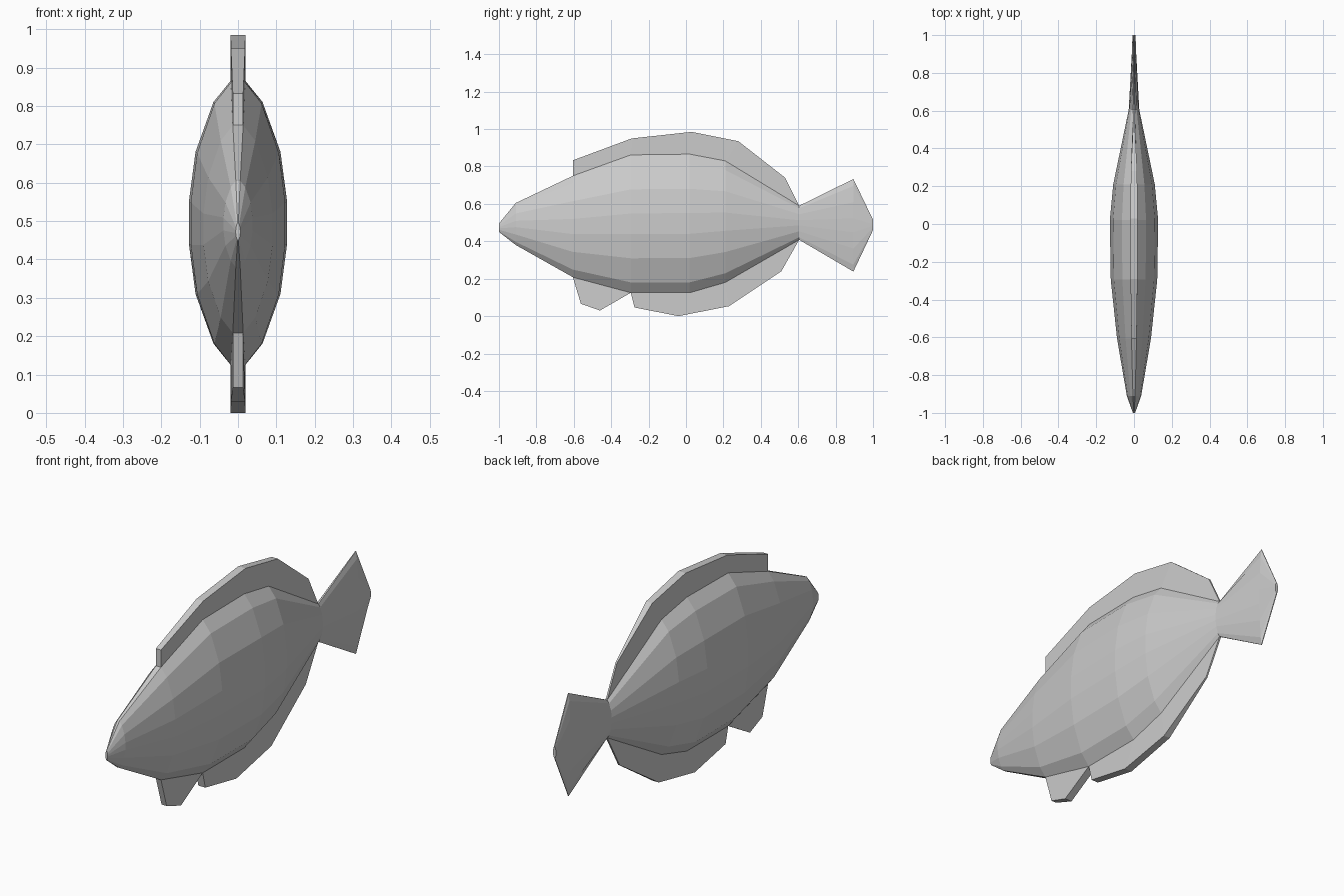
import bpy, bmesh

if "Cube" in bpy.data.objects:
    bpy.data.objects.remove(bpy.data.objects["Cube"])

# Body stations: y, bottom z, top z, half width
STATIONS = [
    (-1.0, 0.45, 0.495, 0.006), (-0.91, 0.38, 0.605, 0.038),
    (-0.605, 0.208, 0.75, 0.09), (-0.295, 0.125, 0.862, 0.123),
    (0.02, 0.125, 0.866, 0.128), (0.21, 0.18, 0.83, 0.11),
    (0.605, 0.408, 0.59, 0.028), (0.895, 0.238, 0.733, 0.012),
    (1.0, 0.46, 0.515, 0.008),
]
# Quarter of the unit cross-section (x, z), mirrored into a 16-sided ring
QUARTER = [(0.15, 1.0), (0.5, 0.85), (0.865, 0.5), (1.0, 0.15)]
RIGHT = QUARTER + [(x, -z) for x, z in reversed(QUARTER)]
RING = RIGHT + [(-x, z) for x, z in reversed(RIGHT)]


def loft(name, rings):
    """Skin a list of closed rings and cap both ends."""
    bm = bmesh.new()
    loops = [[bm.verts.new(p) for p in ring] for ring in rings]
    n = len(loops[0])
    for a, b in zip(loops, loops[1:]):
        for i in range(n):
            j = (i + 1) % n
            bm.faces.new((a[i], a[j], b[j], b[i]))
    bm.faces.new(loops[0])
    bm.faces.new(loops[-1])
    bmesh.ops.recalc_face_normals(bm, faces=bm.faces)
    mesh = bpy.data.meshes.new(name)
    bm.to_mesh(mesh)
    bm.free()
    obj = bpy.data.objects.new(name, mesh)
    bpy.context.collection.objects.link(obj)
    return obj


def fin(name, first, tips, top):
    """Fin drawn out from the narrow ridge of consecutive body stations."""
    rings = []
    for (y, bottom, upper, w), (ty, tz) in zip(STATIONS[first:], tips):
        h = 0.15 * w
        z = upper if top else bottom
        rings.append([(-h, y, z), (h, y, z), (h, ty, tz), (-h, ty, tz)])
    return loft(name, rings)


# Body tapering into the flat tail
loft("body_and_tail", [
    [(x * w, y, (lo + hi) / 2 + z * (hi - lo) / 2) for x, z in RING]
    for y, lo, hi, w in STATIONS])

# Fins along the back and belly
fin("back_fin", 2, [(-0.605, 0.833), (-0.29, 0.95), (0.03, 0.985),
                    (0.28, 0.935), (0.53, 0.74)], True)
fin("front_belly_fin", 2, [(-0.562, 0.066), (-0.46, 0.03)], False)
fin("rear_belly_fin", 3, [(-0.275, 0.046), (-0.04, 0.0),
                          (0.23, 0.053), (0.51, 0.24)], False)
